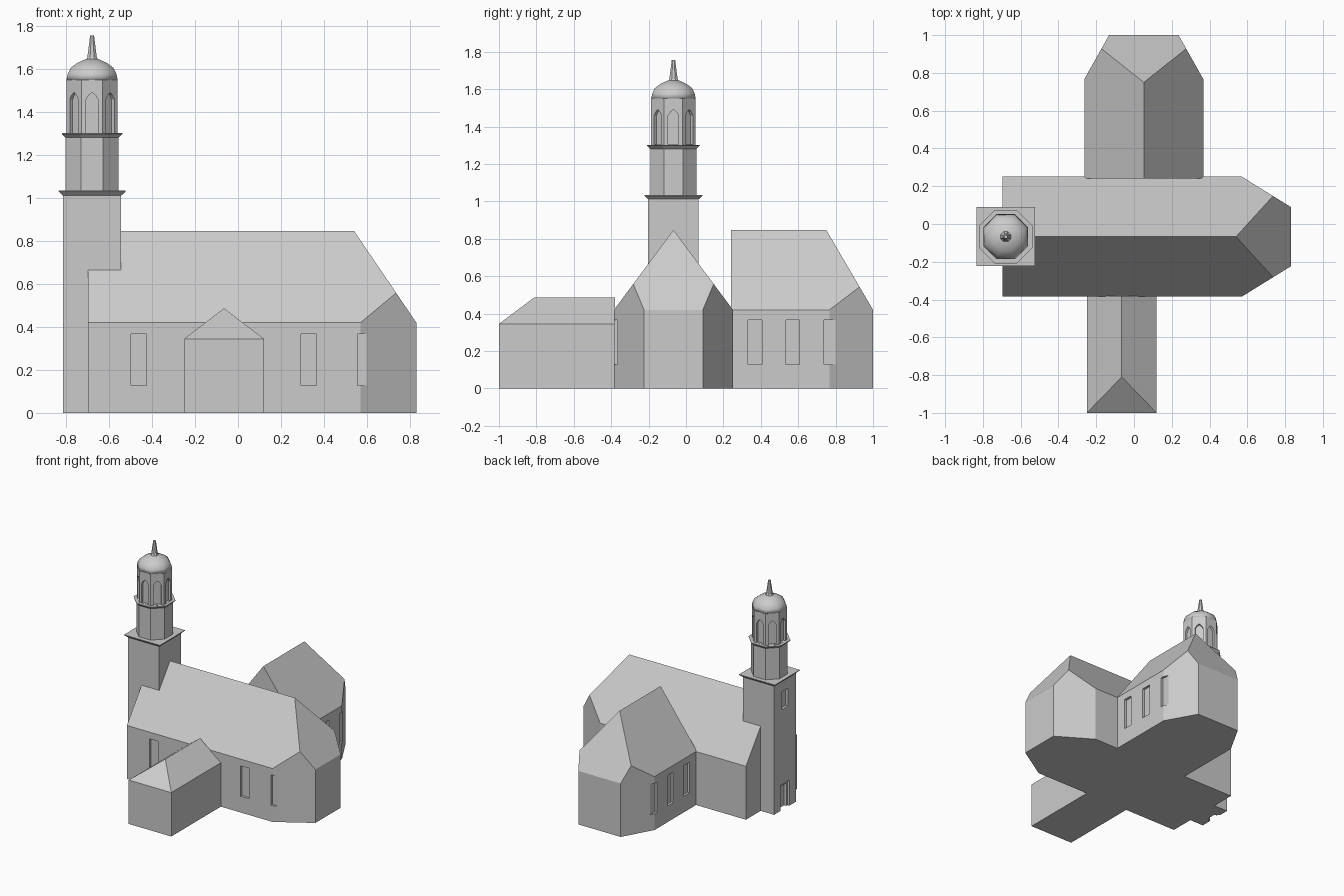
import bpy, bmesh, math
from mathutils import Matrix, Vector

if "Cube" in bpy.data.objects:
    bpy.data.objects.remove(bpy.data.objects["Cube"])

stone = bpy.data.materials.new("grey stone")
stone.diffuse_color = (0.6, 0.6, 0.6, 1)
stone.use_nodes = True
stone.node_tree.nodes["Principled BSDF"].inputs["Base Color"].default_value = stone.diffuse_color

TX, TY = -0.679, -0.067      # tower axis, also nave ridge line


def finish(name, bm):
    bmesh.ops.recalc_face_normals(bm, faces=bm.faces)
    me = bpy.data.meshes.new(name)
    bm.to_mesh(me)
    bm.free()
    me.materials.append(stone)
    ob = bpy.data.objects.new(name, me)
    bpy.context.collection.objects.link(ob)
    return ob


def add_hull(bm, pts):
    """Add the convex solid around the points."""
    vs = [bm.verts.new(p) for p in pts]
    bmesh.ops.convex_hull(bm, input=vs)


def box(x0, x1, y0, y1, z0, z1):
    return [(x, y, z) for x in (x0, x1) for y in (y0, y1) for z in (z0, z1)]


def hall(name, place, length, half, wall, ridge, run, cx=0.0, cy=0.0):
    """Gabled hall along local +x with a hipped end; cx, cy chamfer its corners."""
    pts = [(0, 0, ridge), (length - run, 0, ridge)]
    for s in (-1, 1):
        for z in (0, wall):
            pts += [(0, s * half, z), (length, s * (half - cy), z)]
            if cx:
                pts.append((length - cx, s * half, z))
        if cx:
            # where the chamfer wall meets the hip line
            t = (cx / run) / (cx / run + cy / half)
            pts.append((length - cx * (1 - t), s * (half - cy * t),
                        wall + (ridge - wall) * cy * t / half))
    bm = bmesh.new()
    add_hull(bm, [place @ Vector(p) for p in pts])
    bmesh.ops.dissolve_limit(bm, angle_limit=0.01, verts=bm.verts, edges=bm.edges)
    return finish(name, bm)


def loft(name, profile, sides, smooth=False):
    """Stack of polygon rings (apothem, z) around the tower axis."""
    bm = bmesh.new()
    rings = []
    for a, z in profile:
        r = a / math.cos(math.pi / sides)
        rings.append([bm.verts.new((TX + r * math.cos((2 * i + 1) * math.pi / sides),
                                    TY + r * math.sin((2 * i + 1) * math.pi / sides), z))
                      for i in range(sides)])
    for lo, hi in zip(rings, rings[1:]):
        for i in range(sides):
            j = (i + 1) % sides
            bm.faces.new((lo[i], lo[j], hi[j], hi[i]))
    bm.faces.new(rings[0])
    bm.faces.new(rings[-1])
    ob = finish(name, bm)
    if smooth:
        ob.data.shade_smooth()
    return ob


def carve(target, solids):
    """Cut recesses out of the target."""
    for pts in solids:
        bm = bmesh.new()
        add_hull(bm, pts)
        cutter = finish("cutter", bm)
        cutter.hide_render = True
        mod = target.modifiers.new("recess", "BOOLEAN")
        mod.operation, mod.solver, mod.object = "DIFFERENCE", "EXACT", cutter
        bpy.context.view_layer.objects.active = target
        bpy.ops.object.modifier_apply(modifier=mod.name)
        bpy.data.objects.remove(cutter)


# Nave with windows in the south wall
nave = hall("nave", Matrix.Translation((-0.697, TY, 0)),
            1.527, 0.318, 0.42, 0.847, 0.29, 0.26, 0.161)
carve(nave, [box(x, x + 0.072, -0.45, -0.367, 0.127, 0.367)
             for x in (-0.498, 0.293, 0.555)])

# North wing with three windows on each side
wing = hall("north_wing", Matrix.Translation((0.052, 0.241, 0)) @ Matrix.Rotation(math.pi / 2, 4, "Z"),
            0.759, 0.315, 0.42, 0.847, 0.25, 0.233, 0.131)
carve(wing, [box(x, x + 0.1, y - 0.037, y + 0.037, 0.127, 0.367)
             for x in (-0.345, 0.349) for y in (0.369, 0.571, 0.775)])

# South porch
hall("south_porch", Matrix.Translation((-0.065, -0.38, 0)) @ Matrix.Rotation(-math.pi / 2, 4, "Z"),
     0.62, 0.185, 0.345, 0.487, 0.19)

# Tower shaft with stepped west door and upper window
tower = loft("tower_shaft", [(0.135, 0), (0.135, 1.012)], 4)
west = TX - 0.135
carve(tower, [box(west - 0.1, west + d, TY - h, TY + h, z0, z1) for d, h, z0, z1 in
              ((0.015, 0.055, -0.1, 0.2), (0.035, 0.038, -0.1, 0.18), (0.02, 0.035, 0.79, 0.93))])
loft("tower_cornice", [(0.137, 1.012), (0.156, 1.03), (0.156, 1.034)], 4)

# Octagonal drum and its cornice
loft("drum", [(0.123, 1.03), (0.123, 1.285)], 8)
loft("drum_cornice", [(0.124, 1.281), (0.141, 1.298), (0.141, 1.302)], 8)

# Belfry with a pointed recess on each of its eight faces
belfry = loft("belfry", [(0.119, 1.30), (0.119, 1.55)], 8)
arch = [(-0.028, 1.303), (0.028, 1.303), (0.028, 1.458), (0.016, 1.478),
        (0, 1.492), (-0.016, 1.478), (-0.028, 1.458)]
spin = [Matrix.Translation((TX, TY, 0)) @ Matrix.Rotation(i * math.pi / 4, 4, "Z") for i in range(8)]
carve(belfry, [[m @ Vector((d, u, z)) for d in (0.101, 0.15) for u, z in arch] for m in spin])

# Dome and spire
loft("dome", [(0.119, 1.55), (0.113, 1.578), (0.1, 1.605), (0.07, 1.628), (0.03, 1.646)], 8, True)
loft("spire", [(0.03, 1.64), (0.022, 1.655), (0.009, 1.757)], 8)
